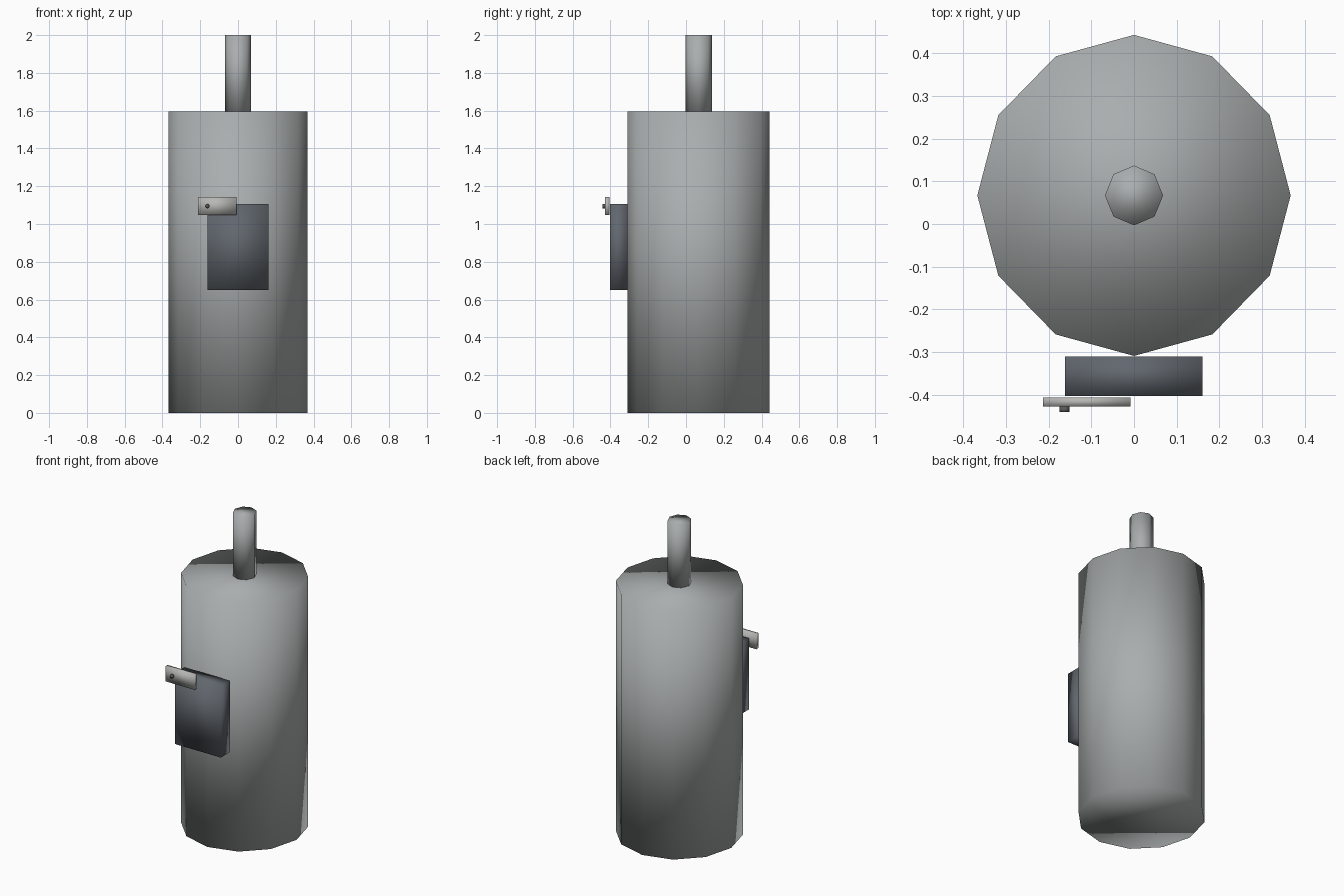
import bpy
import math

cube = bpy.data.objects.get("Cube")
if cube:
    bpy.data.objects.remove(cube, do_unlink=True)


def material(name, rgb):
    m = bpy.data.materials.new(name)
    m.use_nodes = True
    m.diffuse_color = (*rgb, 1)
    m.node_tree.nodes["Principled BSDF"].inputs["Base Color"].default_value = (*rgb, 1)
    return m


grey = material("steel grey", (0.40, 0.42, 0.42))
slate = material("dark slate", (0.12, 0.135, 0.155))
dark = material("dark grey", (0.10, 0.10, 0.10))
pale = material("pale grey", (0.47, 0.47, 0.46))


def finish(name, mat):
    # Smooth shading runs over every edge, caps included
    obj = bpy.context.object
    obj.name = name
    obj.data.materials.append(mat)
    bpy.ops.object.transform_apply(location=False, rotation=True, scale=True)
    bpy.ops.object.shade_smooth()
    return obj


def cylinder(name, mat, sides, radii, depth, centre, rotation=(0, 0, 0)):
    bpy.ops.mesh.primitive_cylinder_add(vertices=sides, radius=1, depth=depth,
                                        location=centre, rotation=rotation)
    bpy.context.object.scale = (*radii, 1)
    return finish(name, mat)


def box(name, mat, low, high):
    centre = [(a + b) / 2 for a, b in zip(low, high)]
    bpy.ops.mesh.primitive_cube_add(size=1, location=centre)
    bpy.context.object.scale = [b - a for a, b in zip(low, high)]
    return finish(name, mat)


# Tank and the pipe on top
cylinder("tank_body", grey, 12, (0.367, 0.376), 1.595, (0, 0.067, 0.7975))
cylinder("top_pipe", grey, 8, (0.068, 0.07), 0.405, (0, 0.067, 1.7975))

# Control box with latch plate and its pin
box("control_box", slate, (-0.162, -0.403, 0.65), (0.161, -0.31, 1.106))
box("latch_plate", pale, (-0.213, -0.428, 1.047), (-0.008, -0.406, 1.143))
cylinder("latch_pin", dark, 8, (0.012, 0.012), 0.013, (-0.163, -0.4345, 1.095),
         (math.pi / 2, 0, 0))
